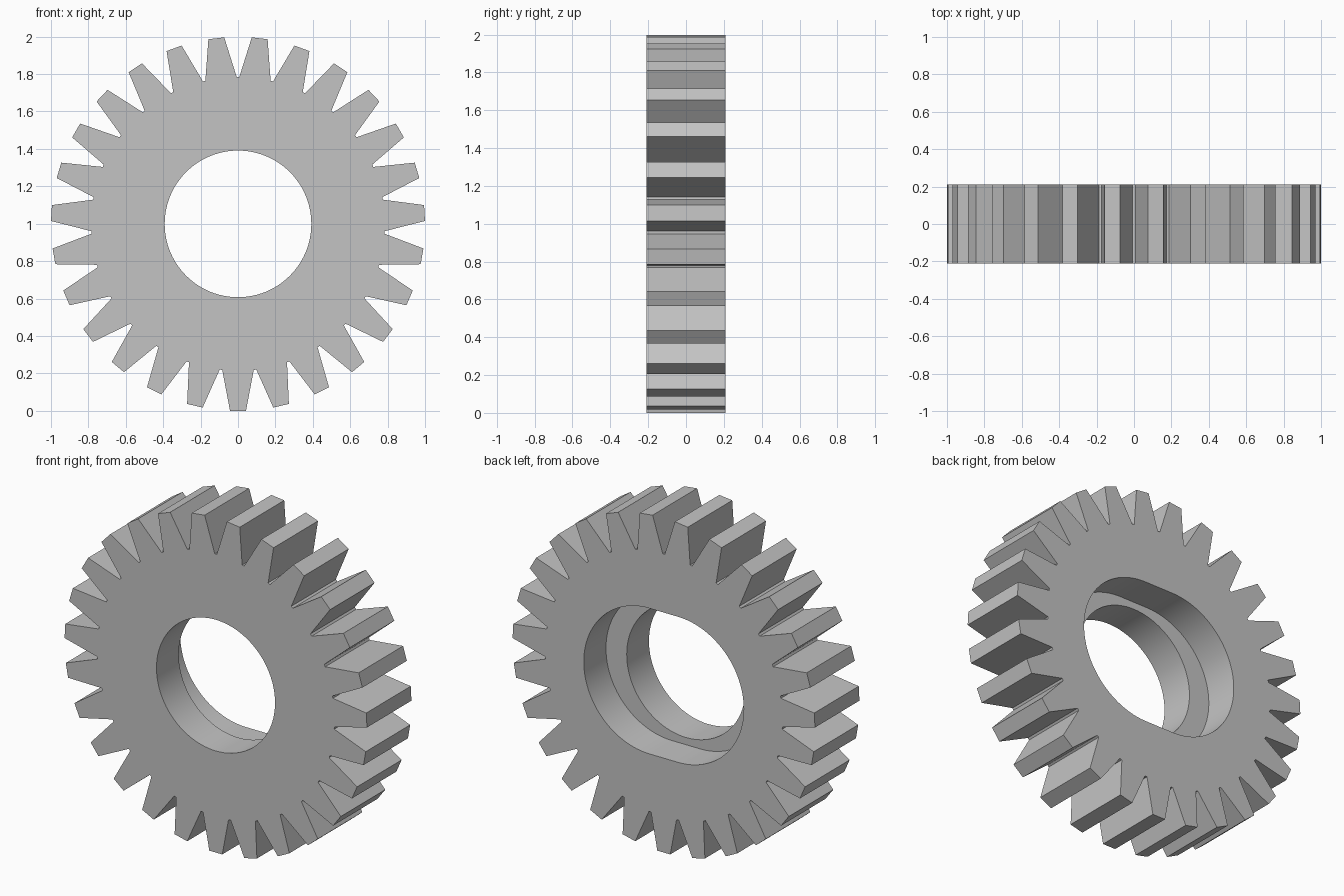
import bpy, bmesh
from math import sin, cos, pi, radians

TEETH = 27
HALF_DEPTH = 0.21
CENTRE_Z = 0.999
TIP_R, ROOT_R = 1.0, 0.785
HOLE_R = 0.392
SLOT_R, SLOT_SHIFT = 0.435, 0.094

cube = bpy.data.objects.get("Cube")
if cube:
    bpy.data.objects.remove(cube, do_unlink=True)

steel = bpy.data.materials.new("plain_grey")
steel.use_nodes = True
GREY = (0.55, 0.55, 0.55, 1)
steel.diffuse_color = GREY
steel.node_tree.nodes["Principled BSDF"].inputs["Base Color"].default_value = GREY


def prism(name, outline, y0, y1):
    """Extrude an x-z outline from y0 to y1."""
    bm = bmesh.new()
    face = bm.faces.new([bm.verts.new((x, y0, z + CENTRE_Z)) for x, z in outline])
    new = bmesh.ops.extrude_face_region(bm, geom=[face])["geom"]
    bmesh.ops.translate(bm, vec=(0, y1 - y0, 0),
                        verts=[v for v in new if isinstance(v, bmesh.types.BMVert)])
    bmesh.ops.recalc_face_normals(bm, faces=bm.faces)
    mesh = bpy.data.meshes.new(name)
    bm.to_mesh(mesh)
    bm.free()
    mesh.materials.append(steel)
    obj = bpy.data.objects.new(name, mesh)
    bpy.context.collection.objects.link(obj)
    return obj


def cut(target, cutter):
    cutter.hide_render = True
    mod = target.modifiers.new("cut", 'BOOLEAN')
    mod.operation = 'DIFFERENCE'
    mod.solver = 'EXACT'
    mod.object = cutter
    bpy.context.view_layer.objects.active = target
    bpy.ops.object.modifier_apply(modifier=mod.name)
    bpy.data.objects.remove(cutter, do_unlink=True)


# Toothed outline: one tooth points straight down
pitch = 2 * pi / TEETH
tip_half = radians(2.45)
root_half = pitch / 2 - radians(0.5)
tooth = [(-root_half, ROOT_R), (-tip_half, TIP_R), (tip_half, TIP_R), (root_half, ROOT_R)]
outline = [(r * cos(i * pitch + a - pi / 2), r * sin(i * pitch + a - pi / 2))
           for i in range(TEETH) for a, r in tooth]
gear = prism("gear_body", outline, -HALF_DEPTH, HALF_DEPTH)

# Round through hole
STEPS = 96
circle = [(cos(2 * pi * i / STEPS), sin(2 * pi * i / STEPS)) for i in range(STEPS)]
cut(gear, prism("bore_cutter", [(HOLE_R * x, HOLE_R * z) for x, z in circle], -1, 1))

# Rounded slot recessed into the back half
half = STEPS // 2
arc = [(sin(pi * i / half), -cos(pi * i / half)) for i in range(half + 1)]
slot = [(s * (SLOT_SHIFT + SLOT_R * x), s * SLOT_R * z) for s in (1, -1) for x, z in arc]
cut(gear, prism("slot_cutter", slot, 0, 1))

bpy.ops.object.select_all(action='DESELECT')
gear.select_set(True)
bpy.context.view_layer.objects.active = gear
bpy.ops.object.shade_smooth_by_angle(angle=radians(25))
